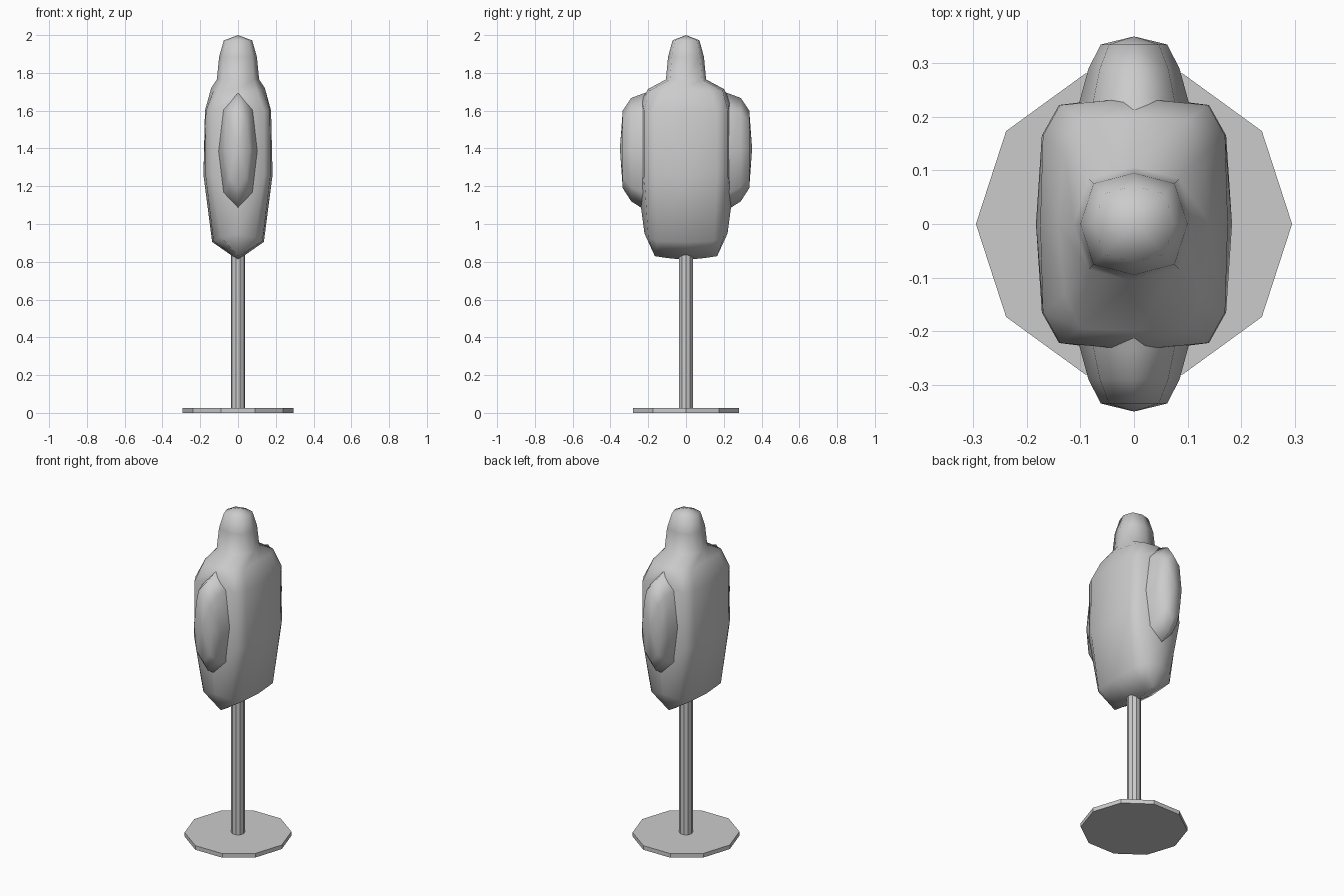
import bpy, bmesh, math

if "Cube" in bpy.data.objects:
    bpy.data.objects.remove(bpy.data.objects["Cube"])


def finish(name, bm, smooth):
    bmesh.ops.remove_doubles(bm, verts=bm.verts, dist=0.0005)
    bmesh.ops.recalc_face_normals(bm, faces=bm.faces)
    me = bpy.data.meshes.new(name)
    bm.to_mesh(me)
    bm.free()
    for p in me.polygons:
        p.use_smooth = smooth
    ob = bpy.data.objects.new(name, me)
    bpy.context.collection.objects.link(ob)
    return ob


def loft(name, rings, start=None, end=None):
    """Skin closed rings of points, closing the ends with optional tip points."""
    bm = bmesh.new()
    loops = [[bm.verts.new(p) for p in r] for r in rings]
    n = len(loops[0])
    for a, b in zip(loops, loops[1:]):
        for i in range(n):
            j = (i + 1) % n
            bm.faces.new((a[i], a[j], b[j], b[i]))
    for tip, loop in ((start, loops[0]), (end, loops[-1])):
        if tip:
            t = bm.verts.new(tip)
            for i in range(n):
                bm.faces.new((t, loop[i], loop[(i + 1) % n]))
    return finish(name, bm, True)


def mirrored_ring(side, c1, c2, tip):
    """Full ring from one quadrant of points (x, y, z)."""
    (x1, y1, z1), (x2, y2, z2) = c1, c2
    a, zs = side
    b, zt = tip
    q = [(a, 0, zs), (x1, y1, z1), (x2, y2, z2), (0, b, zt)]
    half = q + [(-x, y, z) for x, y, z in reversed(q[:3])]
    return half + [(x, -y, z) for x, y, z in reversed(half[1:-1])]


def round_ring(r, z):
    c = r * 0.755
    return mirrored_ring((r, z), (c, c, z), (c, c, z), (r * 0.95, z))


# stand: flat base and pole
def prism(name, r, z0, z1):
    bm = bmesh.new()
    lo = [bm.verts.new((r * math.cos(i * math.pi / 5), r * math.sin(i * math.pi / 5), z0))
          for i in range(10)]
    f = bm.faces.new(lo)
    ext = bmesh.ops.extrude_face_region(bm, geom=[f], use_keep_orig=True)
    for v in ext["geom"]:
        if isinstance(v, bmesh.types.BMVert):
            v.co.z = z1
    return finish(name, bm, False)


prism("base", 0.295, 0, 0.025)
prism("pole", 0.038, 0.02, 0.9)

# torso running up into neck and head
loft("torso_and_head", [
    mirrored_ring((0, 0.81), (0, 0.1, 0.82), (0, 0.165, 0.83), (0.165, 0.83)),
    mirrored_ring((0.137, 0.905), (0.13, 0.15, 0.91), (0.09, 0.2, 0.93), (0.22, 0.95)),
    mirrored_ring((0.183, 1.26), (0.172, 0.165, 1.26), (0.14, 0.222, 1.26), (0.24, 1.1)),
    mirrored_ring((0.175, 1.6), (0.17, 0.165, 1.6), (0.138, 0.222, 1.6), (0.235, 1.66)),
    mirrored_ring((0.142, 1.72), (0.13, 0.13, 1.705), (0.1, 0.195, 1.705), (0.2, 1.715)),
    round_ring(0.112, 1.765),
    round_ring(0.1, 1.885),
    round_ring(0.075, 1.972),
], end=(0, 0, 2.0))

# arm stubs, one on each side (half width, z low, z high, y)
for s, name in ((1, "arm_back"), (-1, "arm_front")):
    rings = []
    for w, lo, hi, y in ((0.11, 1.07, 1.7, 0.2), (0.1, 1.085, 1.688, 0.235),
                         (0.085, 1.12, 1.667, 0.29), (0.062, 1.19, 1.6, 0.335)):
        h, m = (hi - lo) / 2, (hi + lo) / 2
        rings.append([(w * u, s * y, m + h * v) for u, v in (
            (1, 0), (0.75, 0.72), (0, 1), (-0.75, 0.72),
            (-1, 0), (-0.75, -0.72), (0, -1), (0.75, -0.72))])
    loft(name, rings, end=(0, s * 0.35, 1.4))
